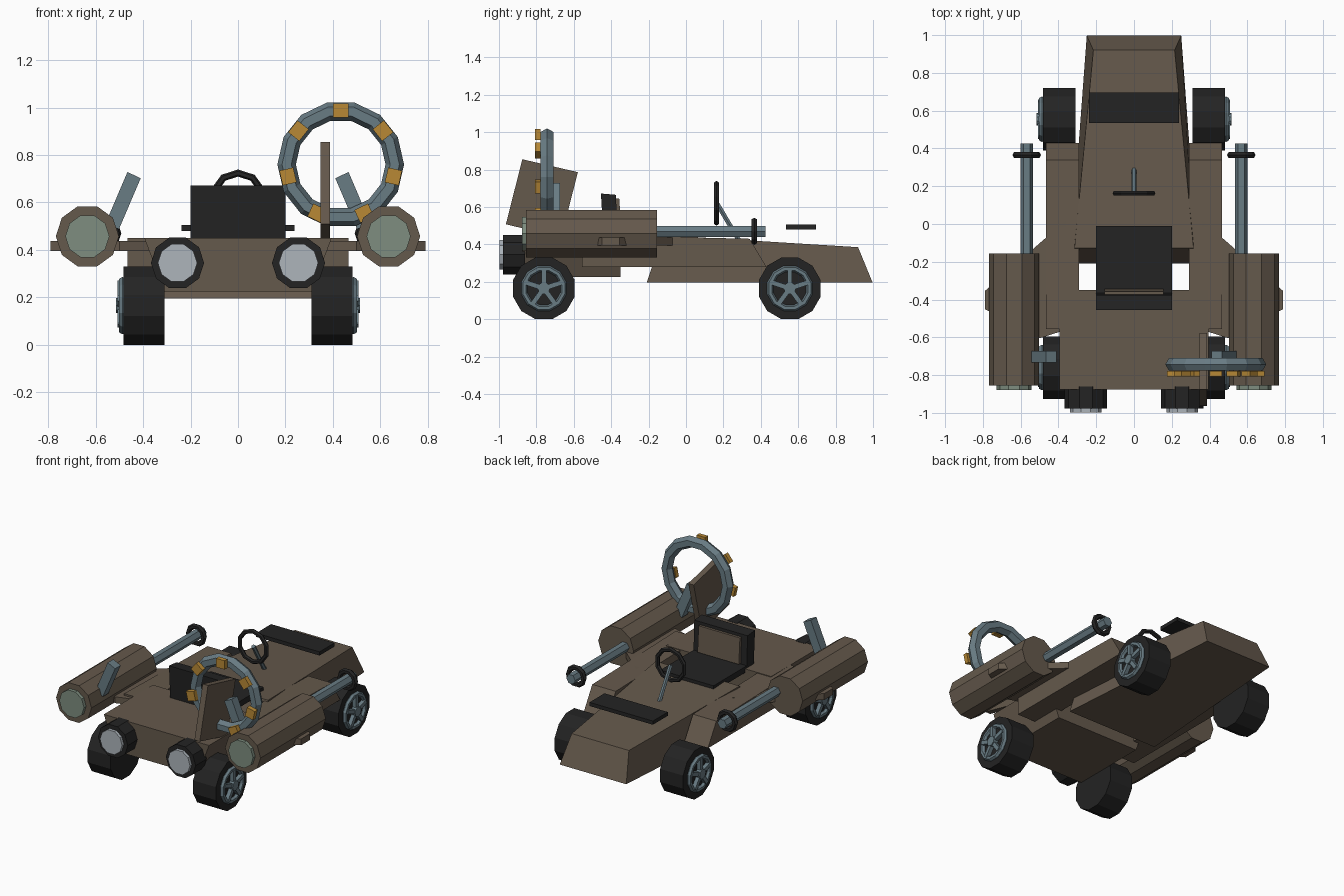
import bpy, bmesh, math
from mathutils import Vector, Matrix

if "Cube" in bpy.data.objects:
    bpy.data.objects.remove(bpy.data.objects["Cube"])


def mat(name, c):
    m = bpy.data.materials.new(name)
    m.diffuse_color = (*c, 1)
    m.use_nodes = True
    m.node_tree.nodes["Principled BSDF"].inputs["Base Color"].default_value = m.diffuse_color
    return m


BROWN = mat("brown body", (0.130, 0.100, 0.072))
DARK = mat("dark rubber", (0.017, 0.017, 0.017))
STEEL = mat("blue grey steel", (0.140, 0.200, 0.230))
GOLD = mat("amber", (0.480, 0.250, 0.036))
GREEN = mat("pale green glass", (0.210, 0.270, 0.215))
GLASS = mat("lamp glass", (0.420, 0.460, 0.500))


def finish(name, bm, m):
    bmesh.ops.recalc_face_normals(bm, faces=bm.faces)
    me = bpy.data.meshes.new(name)
    bm.to_mesh(me)
    bm.free()
    me.materials.append(m)
    ob = bpy.data.objects.new(name, me)
    bpy.context.collection.objects.link(ob)
    return ob


def loft(name, rings, m):
    """Closed solid through rings with equal point counts."""
    bm = bmesh.new()
    vs = [[bm.verts.new(p) for p in r] for r in rings]
    n = len(vs[0])
    for a, b in zip(vs, vs[1:]):
        for i in range(n):
            bm.faces.new((a[i], a[(i + 1) % n], b[(i + 1) % n], b[i]))
    bm.faces.new(vs[0])
    bm.faces.new(vs[-1])
    return finish(name, bm, m)


def box(name, lo, hi, m):
    r = lambda z: [(lo[0], lo[1], z), (hi[0], lo[1], z), (hi[0], hi[1], z), (lo[0], hi[1], z)]
    return loft(name, [r(lo[2]), r(hi[2])], m)


def rod(name, a, b, r, n, m, r2=None, start=0.0):
    """Cylinder or cone from a to b."""
    a, b = Vector(a), Vector(b)
    d = (b - a).normalized()
    u = Vector((0, 0, 1)) if abs(d.z) < 0.9 else Vector((0, 1, 0))
    s = d.cross(u).normalized()
    t = s.cross(d)
    ring = lambda c, q: [c + q * (math.cos(start + 2 * math.pi * i / n) * s
                                  + math.sin(start + 2 * math.pi * i / n) * t) for i in range(n)]
    return loft(name, [ring(a, r), ring(b, r if r2 is None else r2)], m)


def torus(name, c, axis, R, r, n, k, m, start=0.0):
    """Low-poly ring around the x or y axis."""
    bm = bmesh.new()
    g = []
    for i in range(n):
        a = start + 2 * math.pi * i / n
        row = []
        for j in range(k):
            b = 2 * math.pi * j / k
            q, h = R + r * math.cos(b), r * math.sin(b)
            p = (q * math.cos(a), h, q * math.sin(a)) if axis == 'y' else (h, q * math.cos(a), q * math.sin(a))
            row.append(bm.verts.new(Vector(c) + Vector(p)))
        g.append(row)
    for i in range(n):
        for j in range(k):
            i2, j2 = (i + 1) % n, (j + 1) % k
            bm.faces.new((g[i][j], g[i2][j], g[i2][j2], g[i][j2]))
    return finish(name, bm, m)


# Nose hull, tapered towards +y
def hull_ring(pts):
    return [(-w, y, z) for w, y, z in pts[:2]] + [(w, y, z) for w, y, z in pts[1::-1]]


loft("nose_hull", [hull_ring([(.34, -.21, .195), (.315, -.127, .45)]),
                   hull_ring([(.25, .998, .195), (.215, .92, .385)])], BROWN)

# Rear body with slanted sides
deck = lambda y: [(-.31, y, .225), (.31, y, .225), (.395, y, .45), (-.395, y, .45)]
loft("rear_body", [deck(-.875), deck(-.35)], BROWN)

# Dark front slab and seat
box("nose_slab", (-.238, .535, .48), (.238, .695, .505), DARK)
box("seat_cushion", (-.2, -.40, .425), (.2, -.01, .465), DARK)
back = lambda x: [(x, -.44, .43), (x, -.365, .43), (x, -.375, .665), (x, -.455, .672)]
loft("seat_back", [back(-.2), back(.2)], DARK)
pad = lambda x: [(x, -.37, .47), (x, -.345, .47), (x, -.357, .645), (x, -.38, .645)]
loft("seat_back_panel", [pad(-.155), pad(.155)], BROWN)

# Steering wheel and column
torus("steering_wheel", (0, .163, .62), 'y', .104, .015, 10, 6, DARK, math.radians(18))
rod("steering_column", (0, .165, .62), (0, .29, .41), .014, 6, STEEL)

for s in (-1, 1):
    side = "right" if s > 0 else "left"
    # Side sill
    prof = [(-.556, .28), (.43, .28), (.34, .43), (-.556, .45)]
    loft(side + "_sill", [[(s * x, y, z) for y, z in prof] for x in (.29, .466)], BROWN)
    # Swept wing carrying the cannon
    wing = [(.36, .02), (.79, -.355), (.79, -.45), (.5, -.605), (.36, -.56)]
    loft(side + "_wing", [[(s * x, y, z) for x, y in wing] for z in (.395, .438)], BROWN)
    # Cannon, lens, barrel and muzzle ring
    rod(side + "_cannon", (s * .635, -.855, .457), (s * .635, -.155, .457), .133, 10, BROWN)
    rod(side + "_cannon_lens", (s * .635, -.878, .457), (s * .635, -.85, .457), .093, 10, GREEN)
    rod(side + "_barrel", (s * .568, -.16, .47), (s * .568, .425, .47), .034, 6, STEEL)
    torus(side + "_muzzle_ring", (s * .568, .365, .47), 'y', .058, .018, 10, 6, DARK)
    # Leaning post
    lo, hi, h = Vector((s * .53, -.703, .50)), Vector((s * .438, -.703, .715)), .03
    w = Vector((s * .028, 0, .013))
    d = Vector((0, h, 0))
    loft(side + "_post", [[c - w - d, c + w - d, c + w + d, c - w + d] for c in (lo, hi)], STEEL)
    # Tail lamps
    rod(side + "_lamp_housing", (s * .255, -.978, .345), (s * .255, -.86, .345), .112, 10, DARK)
    rod(side + "_lamp_glass", (s * .255, -.998, .345), (s * .255, -.97, .345), .083, 10, GLASS)
    # Wheels with five-spoke rims
    for where, y in (("front", -.76), ("back", .555)):
        n = where + "_" + side
        rod(n + "_tyre", (s * .31, y, .165), (s * .482, y, .165), .171, 12, DARK, start=math.radians(15))
        torus(n + "_rim", (s * .487, y, .165), 'x', .108, .017, 12, 6, STEEL, math.radians(15))
        rod(n + "_hub", (s * .48, y, .165), (s * .515, y, .165), .033, 10, STEEL)
        for i in range(5):
            a = math.radians(90 + 72 * i)
            rad = Vector((0, math.cos(a), math.sin(a)))
            tan = Vector((0, -math.sin(a), math.cos(a))) * .013
            c = Vector((0, y, .165))
            rings = []
            for x in (.48, .508):
                o = c + Vector((s * x, 0, 0))
                rings.append([o + rad * .02 - tan, o + rad * .105 - tan, o + rad * .105 + tan, o + rad * .02 + tan])
            loft("%s_spoke_%d" % (n, i), rings, STEEL)

# Tilted fin on the right rear
fin = [(-.875, .855), (-.578, .786), (-.668, .435), (-.963, .508)]
loft("fin", [[(x, y, z) for y, z in fin] for x in (.347, .387)], BROWN)

# Big hoop with seven amber blocks
C = Vector((.433, -.743, .76))
torus("hoop", C, 'y', .228, .039, 14, 6, STEEL)
for i in range(7):
    a = math.radians(90) + 2 * math.pi * i / 7
    r = Vector((math.cos(a), 0, math.sin(a)))
    t = Vector((-math.sin(a), 0, math.cos(a))) * .032
    rings = []
    for y in (-.065, -.035):
        c = C + r * .228 + Vector((0, y, 0))
        e = r * .03
        rings.append([c - e - t, c + e - t, c + e + t, c - e + t])
    loft("hoop_block_%d" % i, rings, GOLD)
